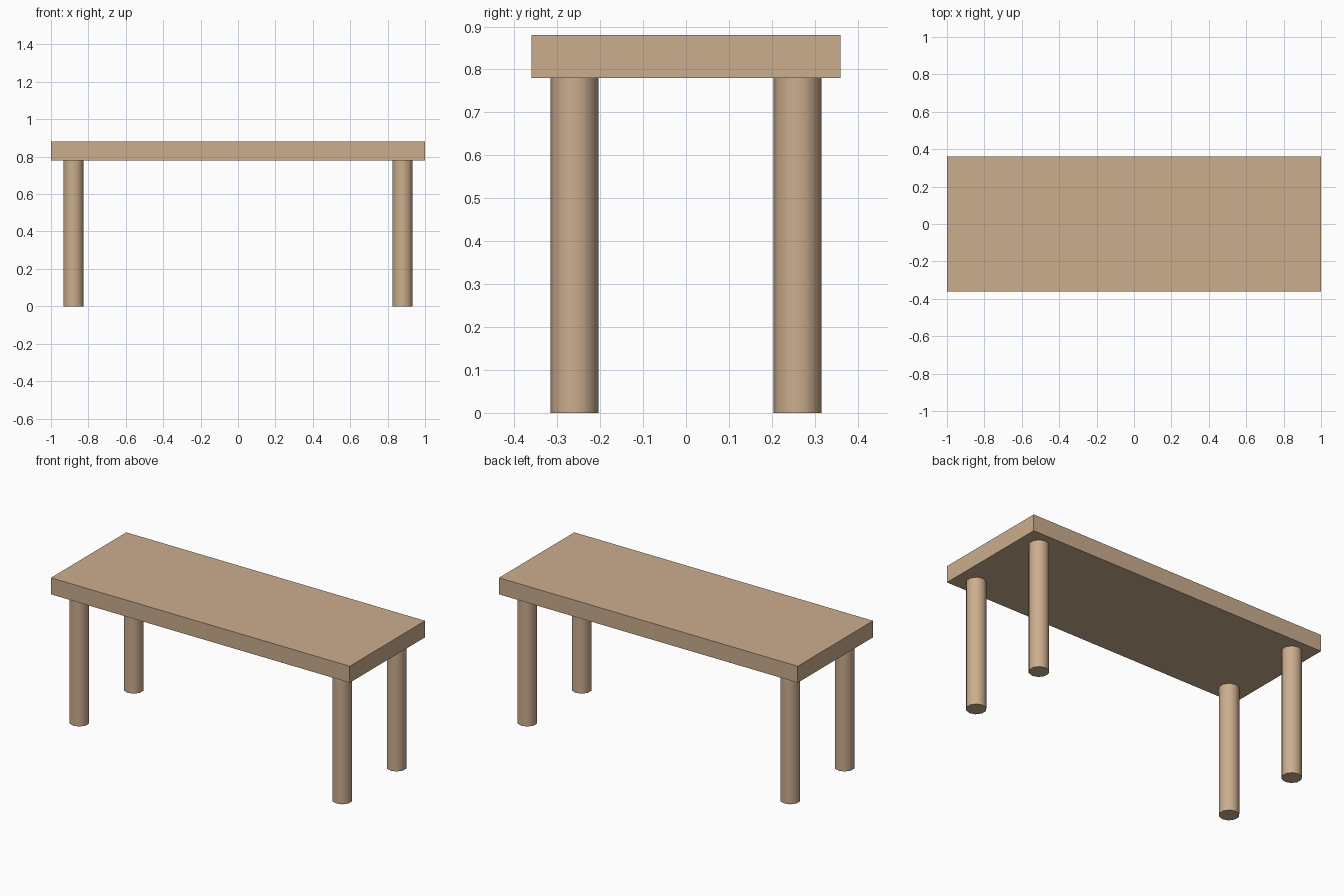
import bpy
import math

if "Cube" in bpy.data.objects:
    bpy.data.objects.remove(bpy.data.objects["Cube"])

wood = bpy.data.materials.new("wood")
wood.diffuse_color = (0.60, 0.42, 0.27, 1)
wood.use_nodes = True
wood.node_tree.nodes["Principled BSDF"].inputs["Base Color"].default_value = wood.diffuse_color

TOP_Z, UNDER_Z = 0.88, 0.78

# Table top slab
bpy.ops.mesh.primitive_cube_add(size=1, location=(0, 0, (TOP_Z + UNDER_Z) / 2))
top = bpy.context.object
top.name = "table_top"
top.scale = (2.0, 0.72, TOP_Z - UNDER_Z)
bpy.ops.object.transform_apply(location=False, rotation=False, scale=True)
top.data.materials.append(wood)


# Ten-sided round legs, smooth around the side
def add_leg(name, x, y):
    bpy.ops.mesh.primitive_cylinder_add(vertices=10, radius=0.056, depth=UNDER_Z,
                                        location=(x, y, UNDER_Z / 2))
    leg = bpy.context.object
    leg.name = name
    leg.data.materials.append(wood)
    bpy.ops.object.shade_smooth_by_angle(angle=math.radians(40))


for side, x in (("left", -0.88), ("right", 0.88)):
    for end, y in (("front", -0.26), ("back", 0.26)):
        add_leg(f"{end}_{side}_leg", x, y)
